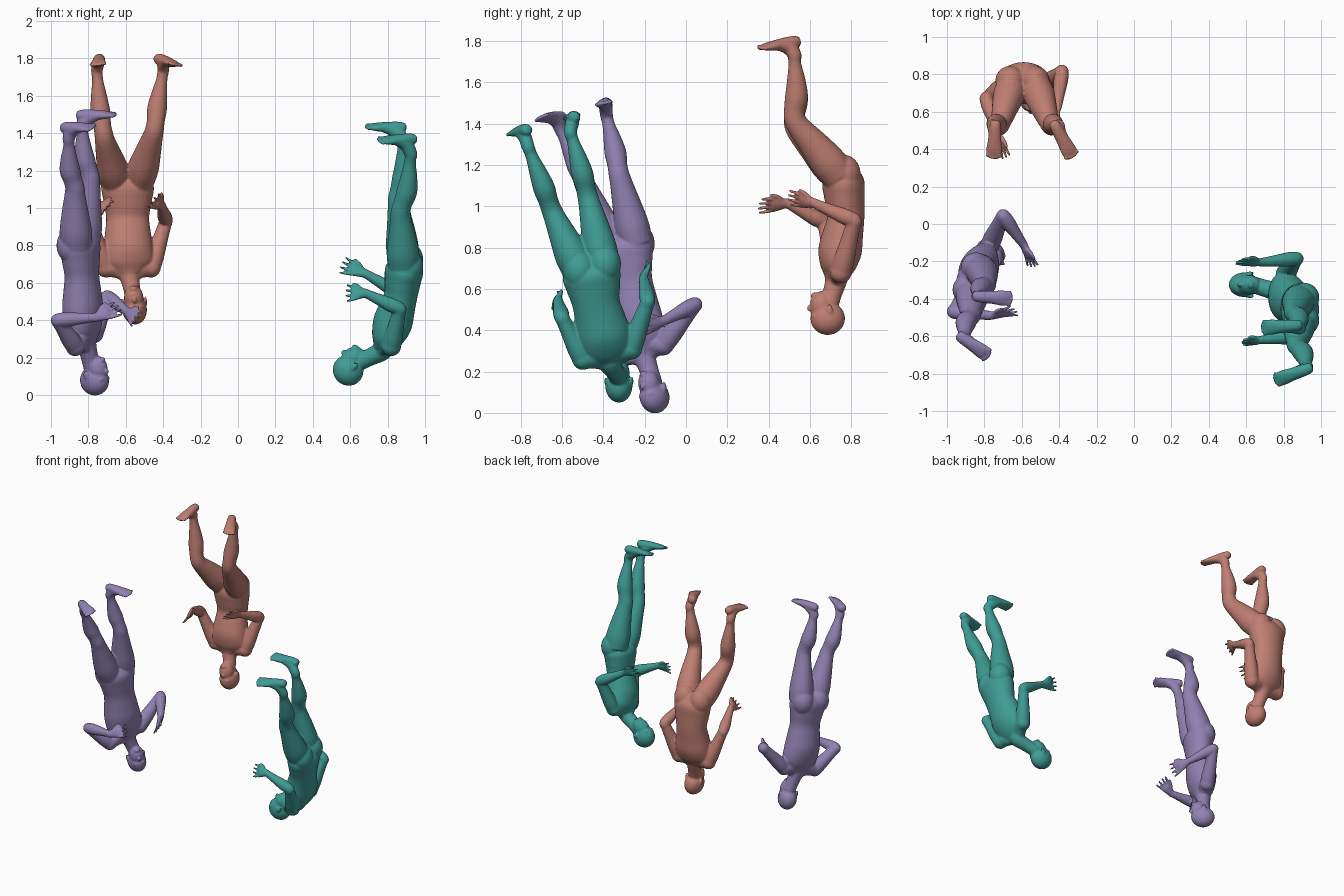
import bpy, bmesh, math
from mathutils import Vector as V, Matrix

if "Cube" in bpy.data.objects:
    bpy.data.objects.remove(bpy.data.objects["Cube"])


def station(c, w, d, side):
    return V((*c, w, d, *side))


def loft(bm, st, seg=20, sub=4):
    """Smooth closed tube through elliptical stations (centre, half width, half depth, side axis)."""
    pts = []
    for i in range(len(st) - 1):
        a, b = st[i], st[i + 1]
        p = st[i - 1] if i else a * 2 - b
        q = st[i + 2] if i + 2 < len(st) else b * 2 - a
        for k in range(sub):
            t = k / sub
            pts.append(0.5 * (a * 2 + (b - p) * t + (p * 2 - a * 5 + b * 4 - q) * t * t
                              + (a * 3 - p - b * 3 + q) * t ** 3))
    pts.append(st[-1])
    rings = []
    for i, s in enumerate(pts):
        c = V(s[0:3])
        tan = (V(pts[min(i + 1, len(pts) - 1)][0:3]) - V(pts[max(i - 1, 0)][0:3])).normalized()
        u = V(s[5:8])
        u = (u - tan * u.dot(tan)).normalized()
        v = tan.cross(u)
        w, d = max(s[3], 0.003), max(s[4], 0.003)
        rings.append([bm.verts.new(c + u * w * math.cos(2 * math.pi * k / seg)
                                   + v * d * math.sin(2 * math.pi * k / seg)) for k in range(seg)])
    for a, b in zip(rings, rings[1:]):
        for k in range(seg):
            bm.faces.new((a[k], a[(k + 1) % seg], b[(k + 1) % seg], b[k]))
    bm.faces.new(rings[0][::-1])
    bm.faces.new(rings[-1])


def ball(bm, c, r, axes=(V((1, 0, 0)), V((0, 1, 0)), V((0, 0, 1)))):
    m = Matrix([axes[i] * r[i] for i in range(3)]).transposed().to_4x4()
    m.translation = c
    bmesh.ops.create_uvsphere(bm, u_segments=24, v_segments=16, radius=1, matrix=m)


def along(pts, t):
    i = max(0, min(int(t), len(pts) - 2))
    return pts[i].lerp(pts[i + 1], t - i)


def rounded(pts, t, s=.15):
    return (along(pts, t - s) + along(pts, t) + along(pts, t + s)) / 3


LEG = [(0, .080, 0), (.25, .083, 0), (.55, .070, 0), (.85, .055, -.002), (1, .050, -.004), (1.15, .048, .004),
       (1.35, .053, .014), (1.6, .043, .011), (1.85, .030, .003), (2, .031, 0)]
ARM = [(0, .050), (.25, .050), (.6, .042), (.9, .036), (1, .036), (1.25, .039), (1.6, .031), (2, .023)]
FOOT = [(0, .014, .014), (.05, .027, .025), (.2, .032, .031), (.5, .036, .027), (.75, .043, .019), (.88, .040, .012)]


def leg(bm, pts, side, front):
    hip, knee, ankle, heel, toe = pts
    path = [hip, knee, ankle]
    loft(bm, [station(rounded(path, t) - front * o, r, r * 1.05, side) for t, r, o in LEG])
    # buttock
    ball(bm, hip - front * .027, (.08, .08, .095))
    # foot, instep and toes
    d = toe - heel
    fs = d.cross(ankle - knee).normalized()
    loft(bm, [station(heel + d * t, w, h, fs) for t, w, h in FOOT])
    loft(bm, [station(ankle.lerp(knee, .08), .029, .031, fs), station(ankle, .031, .034, fs),
              station(heel.lerp(toe, .36).lerp(ankle, .3), .033, .036, fs),
              station(heel + d * .6, .034, .02, fs)])
    for k in range(5):
        ball(bm, heel + d * (.95 - .012 * (k - 2) ** 2) + fs * (.0175 * (k - 2)), (.0105, .0105, .0105))


def arm(bm, pts, side, front):
    sh, el, wr, tip = pts
    loft(bm, [station(along([sh, el, wr], t), r, r, side) for t, r in ARM])
    ball(bm, sh, (.052, .052, .052))
    ball(bm, el, (.035, .035, .035))
    # palm, fingers and thumb
    d = tip - wr
    hs = (side * .6 + V((0, 0, 1)))
    hs = (hs - d * (hs.dot(d) / d.length_squared)).normalized()
    loft(bm, [station(wr + d * t, w, h, hs) for t, w, h in
              [(-.1, .024, .021), (.1, .028, .02), (.35, .038, .018), (.52, .038, .014)]])
    curl = hs.cross(d.normalized()) * .014
    for k in range(4):
        off = hs * (.021 * (k - 1.5))
        end = 1 - .06 * abs(k - 1.3)
        bend = curl * (k - 1.5) * .5
        loft(bm, [station(wr + d * .42 + off, .0095, .0095, hs),
                  station(wr + d * .72 + off * 1.25 + bend * .5, .0085, .0085, hs),
                  station(wr + d * end + off * 1.4 + bend, .0065, .0065, hs)], seg=10)
    loft(bm, [station(wr + d * .12 + hs * .012, .014, .014, hs),
              station(wr + d * .36 + hs * .044, .011, .011, hs),
              station(wr + d * .58 + hs * .058, .007, .007, hs)], seg=10)


def head(bm, c, face, crown):
    face = face.normalized()
    crown = (crown - face * crown.dot(face)).normalized()
    s = face.cross(crown)
    ax = (s, face, crown)

    def at(x, y, z):
        return c + s * x + face * y + crown * z
    ball(bm, at(0, -.006, .028), (.066, .084, .080), ax)
    ball(bm, at(0, .022, -.035), (.052, .056, .070), ax)
    ball(bm, at(0, .056, -.083), (.022, .020, .016), ax)      # chin
    ball(bm, at(0, .079, -.022), (.010, .016, .017), ax)      # nose
    ball(bm, at(0, .071, -.054), (.020, .009, .007), ax)      # mouth
    ball(bm, at(0, .064, .018), (.042, .013, .010), ax)       # brow
    for m in (-1, 1):
        ball(bm, at(m * .063, -.012, -.010), (.008, .016, .027), ax)   # ear
    return at(0, -.012, -.035)


def figure(name, color, spine, head_c, face, crown, arms, legs):
    bm = bmesh.new()
    spine = [V(p) for p in spine]
    arms = [[V(p) for p in a] for a in arms]
    legs = [[V(p) for p in l] for l in legs]
    hs = (legs[0][0] - legs[1][0]).normalized()
    ss = (arms[0][0] - arms[1][0]).normalized()
    front = sum((l[4] - l[3] for l in legs), V((0, 0, 0))).normalized()
    # torso from crotch to neck base
    low = spine[0] + (spine[0] - spine[1]) * .4
    torso = [station(low, .06, .05, hs)]
    for t, w, d in [(0, .137, .100), (.5, .130, .097), (1, .115, .089), (1.5, .123, .098),
                    (2, .134, .105), (2.5, .132, .086), (2.8, .090, .062), (3, .053, .050)]:
        torso.append(station(along(spine, t), w, d, hs.lerp(ss, t / 3)))
    loft(bm, torso, seg=32)
    # head and neck
    base = head(bm, V(head_c), V(face), V(crown))
    n = spine[3]
    loft(bm, [station(along(spine, 2.7), .075, .062, ss), station(n, .055, .053, ss),
              station(n.lerp(base, .5), .046, .047, ss), station(base, .045, .046, ss)])
    for a in arms:
        # collar and sloping neck muscle
        loft(bm, [station(along(spine, 2.65), .05, .05, front), station(a[0].lerp(along(spine, 2.65), .35), .052, .052, front),
                  station(a[0], .05, .05, front)])
        loft(bm, [station(n.lerp(base, .3), .03, .03, front), station(n.lerp(a[0], .35), .038, .034, front),
                  station(a[0].lerp(n, .1), .044, .042, front)])
        arm(bm, a, ss, front)
    for l in legs:
        leg(bm, l, hs, front)
    me = bpy.data.meshes.new(name)
    bm.to_mesh(me)
    bm.free()
    ob = bpy.data.objects.new(name, me)
    bpy.context.collection.objects.link(ob)
    # fuse the parts into one smooth skin
    r = ob.modifiers.new("fuse", 'REMESH')
    r.mode = 'VOXEL'
    r.voxel_size = .0062
    r.use_smooth_shade = True
    s = ob.modifiers.new("soften", 'SMOOTH')
    s.factor = .5
    s.iterations = 5
    mat = bpy.data.materials.new(name + "_skin")
    mat.diffuse_color = (*color, 1)
    mat.use_nodes = True
    mat.node_tree.nodes["Principled BSDF"].inputs["Base Color"].default_value = mat.diffuse_color
    me.materials.append(mat)


figure("red_figure", (.52, .21, .17),
       [(-.59, .76, 1.13), (-.59, .775, .95), (-.587, .745, .78), (-.58, .725, .635)],
       (-.555, .68, .485), (.05, -1, 0), (.1, -.15, -1),
       [[(-.465, .75, .68), (-.385, .815, .93), (-.41, .62, 1.015), (-.46, .49, 1.045)],
        [(-.705, .73, .68), (-.79, .67, .92), (-.73, .49, 1.015), (-.69, .345, 1.0)]],
       [[(-.525, .74, 1.15), (-.445, .52, 1.42), (-.40, .525, 1.735), (-.435, .55, 1.80), (-.325, .35, 1.765)],
        [(-.655, .74, 1.15), (-.72, .52, 1.39), (-.755, .525, 1.735), (-.74, .555, 1.80), (-.75, .345, 1.765)]])

figure("purple_figure", (.28, .22, .44),
       [(-.845, -.30, .81), (-.835, -.275, .64), (-.83, -.245, .46), (-.81, -.20, .27)],
       (-.765, -.16, .105), (.8, -.6, 0), (.15, .1, -1),
       [[(-.77, -.11, .33), (-.70, .045, .525), (-.59, -.11, .445), (-.535, -.235, .40)],
        [(-.87, -.34, .26), (-.965, -.47, .40), (-.76, -.49, .415), (-.625, -.46, .47)]],
       [[(-.82, -.24, .82), (-.79, -.325, 1.16), (-.835, -.385, 1.44), (-.865, -.385, 1.495), (-.645, -.40, 1.50)],
        [(-.865, -.36, .80), (-.875, -.49, 1.11), (-.905, -.605, 1.37), (-.945, -.59, 1.43), (-.77, -.71, 1.43)]])

figure("teal_figure", (.05, .33, .30),
       [(.89, -.46, .68), (.87, -.435, .53), (.825, -.40, .38), (.77, -.365, .235)],
       (.605, -.325, .155), (-.65, 0, .7), (-.75, 0, -.6),
       [[(.81, -.265, .31), (.87, -.185, .54), (.68, -.205, .65), (.545, -.20, .70)],
        [(.82, -.50, .26), (.865, -.60, .46), (.68, -.62, .545), (.57, -.635, .545)]],
       [[(.885, -.40, .72), (.855, -.475, 1.05), (.885, -.56, 1.36), (.90, -.54, 1.43), (.675, -.555, 1.435)],
        [(.885, -.52, .69), (.87, -.65, .98), (.925, -.765, 1.29), (.955, -.765, 1.37), (.745, -.84, 1.36)]])
